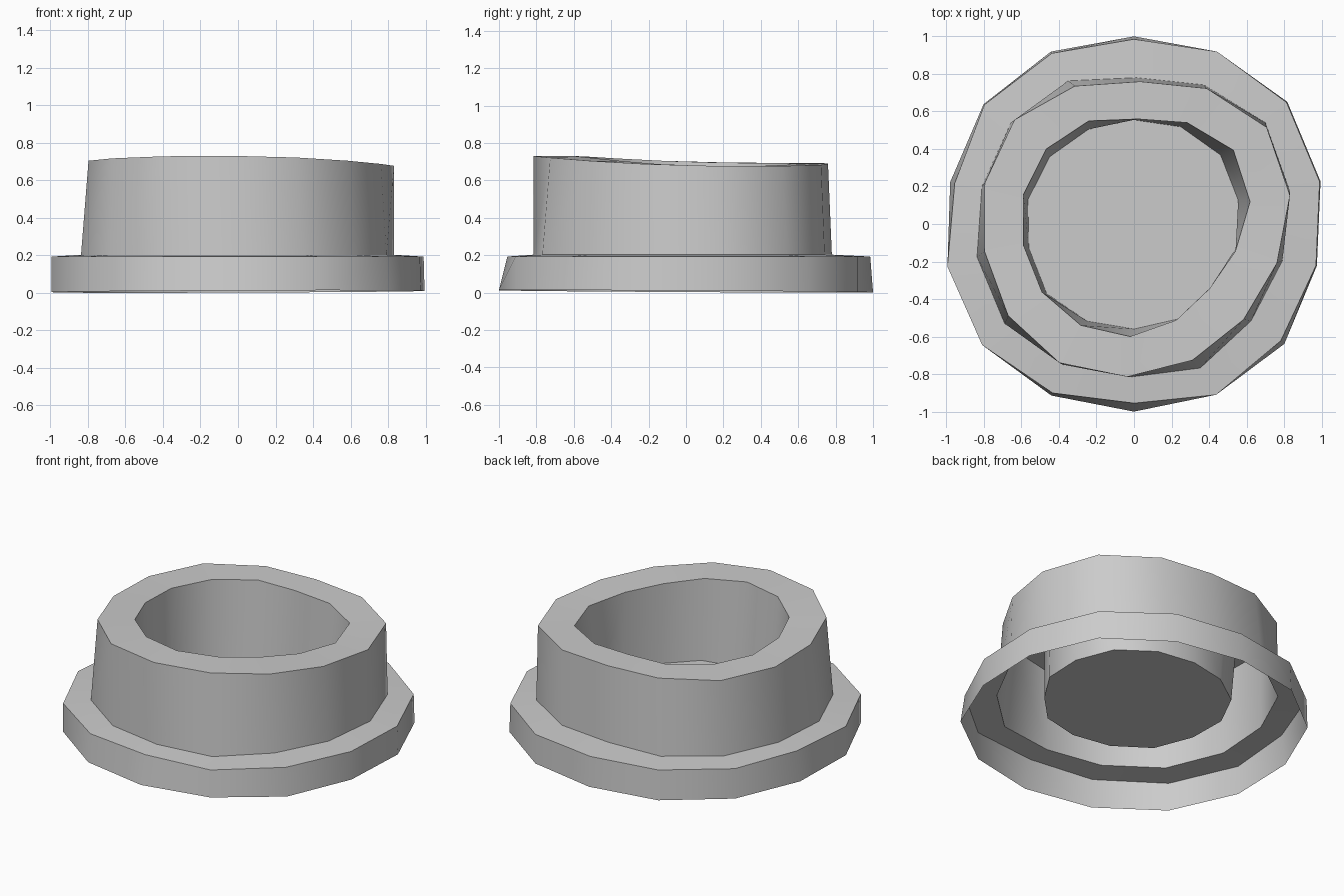
import bpy
import bmesh
import math

cube = bpy.data.objects.get("Cube")
if cube:
    bpy.data.objects.remove(cube, do_unlink=True)

grey = bpy.data.materials.new("plain_grey")
grey.use_nodes = True
colour = (0.6, 0.6, 0.6, 1.0)
grey.diffuse_color = colour
grey.node_tree.nodes["Principled BSDF"].inputs["Base Color"].default_value = colour


def ring(percent_radii, height, twist=0.0):
    """Hand-shaped ring of corners, clockwise from the back; height is a function of angle."""
    points = []
    for i, r in enumerate(percent_radii):
        a = math.tau * i / len(percent_radii) + math.radians(twist)
        points.append((r / 100 * math.sin(a), r / 100 * math.cos(a), height(a)))
    return points


def level(z):
    return lambda a: z


def base_height(a):
    return 0.007 - 0.007 * math.cos(a + 0.6)


def rim_height(a):
    # The lip is highest at the front and dips towards the sides
    c = math.cos(a)
    return 0.69 - 0.02 * c + 0.02 * c * c - 0.01 * math.sin(a)


def shell(name, rings, closed=False):
    """Skin a sequence of rings, optionally filling the last one."""
    bm = bmesh.new()
    loops = [[bm.verts.new(p) for p in points] for points in rings]
    for low, high in zip(loops, loops[1:]):
        for i in range(len(low)):
            j = (i + 1) % len(low)
            bm.faces.new((low[j], low[i], high[i], high[j]))
    if closed:
        bm.faces.new(reversed(loops[-1]))
    mesh = bpy.data.meshes.new(name)
    bm.to_mesh(mesh)
    bm.free()
    mesh.materials.append(grey)
    obj = bpy.data.objects.new(name, mesh)
    bpy.context.collection.objects.link(obj)
    bpy.ops.object.select_all(action="DESELECT")
    obj.select_set(True)
    bpy.context.view_layer.objects.active = obj
    bpy.ops.object.shade_smooth_by_angle(angle=math.radians(40))
    return obj


# Uneven outlines, from the outside inwards
flange_bottom = ring([100, 102, 104.5, 102, 100, 102.5, 101, 100, 101.5, 103.5, 102, 100.5, 102.5, 102],
                     base_height)
flange_top = ring([98.5, 102, 104, 101.5, 99.5, 100, 101, 95.5, 100, 103.5, 102, 98, 102, 101],
                  level(0.193))
wall_bottom = ring([78, 83, 88.5, 85, 81.5, 81, 84.5, 81.5, 84, 87, 85.5, 83.5, 85, 84],
                   level(0.203), 1)
rim_outer = ring([76, 82, 87.5, 84.5, 79, 77.5, 79, 81.5, 84, 83, 81, 82.5, 84.5, 80],
                 rim_height, 2.5)
rim_inner = ring([56, 61, 66, 63, 56, 53, 56, 60, 61, 61, 60, 61, 61.5, 60],
                 rim_height, 2)
floor_edge = ring([55.5, 57.5, 59, 57, 56, 53, 56, 56, 57.5, 59.5, 57.5, 58, 57.5, 56],
                  level(0.185))

# Open-bottomed flange, raised wall, flat lip and sunken cup
shell("flange", [flange_bottom, flange_top, wall_bottom])
shell("outer_wall", [wall_bottom, rim_outer])
shell("rim", [rim_outer, rim_inner])
shell("cup", [rim_inner, floor_edge], closed=True)
